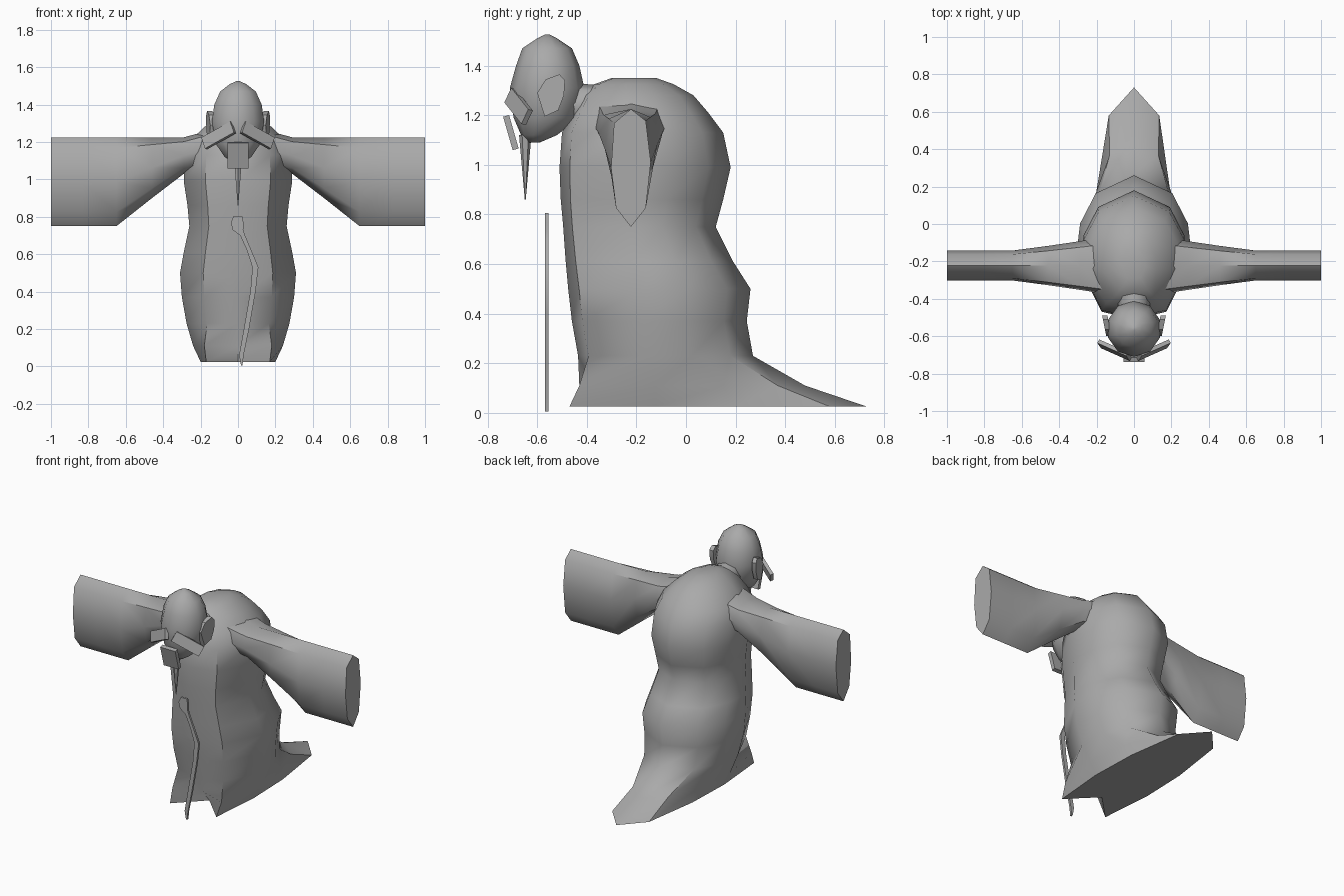
import bpy, bmesh, math
from mathutils import Vector, Matrix

cube = bpy.data.objects.get("Cube")
if cube:
    bpy.data.objects.remove(cube, do_unlink=True)

grey = bpy.data.materials.new("plain grey")
grey.use_nodes = True
grey.diffuse_color = (0.4, 0.4, 0.4, 1)
grey.node_tree.nodes["Principled BSDF"].inputs["Base Color"].default_value = (0.4, 0.4, 0.4, 1)


def finish(name, bm, angle=None):
    """Turn a bmesh into a named, coloured object."""
    bmesh.ops.recalc_face_normals(bm, faces=bm.faces)
    mesh = bpy.data.meshes.new(name)
    bm.to_mesh(mesh)
    bm.free()
    mesh.materials.append(grey)
    obj = bpy.data.objects.new(name, mesh)
    bpy.context.collection.objects.link(obj)
    if angle:
        bpy.ops.object.select_all(action="DESELECT")
        obj.select_set(True)
        bpy.context.view_layer.objects.active = obj
        bpy.ops.object.shade_smooth_by_angle(angle=math.radians(angle))
    return obj


def loft(name, rings, angle=50):
    """Skin a list of equal closed rings and cap both ends."""
    bm = bmesh.new()
    loops = [[bm.verts.new(p) for p in ring] for ring in rings]
    for a, b in zip(loops, loops[1:]):
        for i in range(len(a)):
            j = (i + 1) % len(a)
            bm.faces.new((a[i], a[j], b[j], b[i]))
    bm.faces.new(loops[0])
    bm.faces.new(loops[-1])
    return finish(name, bm, angle)


def mirrored(half):
    """Complete a half ring that runs from the centre front to the centre back."""
    return half + [(-x, y, z) for x, y, z in half[-2:0:-1]]


def slab(name, size, matrix):
    bm = bmesh.new()
    bmesh.ops.create_cube(bm, size=1, matrix=matrix @ Matrix.Diagonal((*size, 1)))
    return finish(name, bm)


# Robe: hem with a notched front and a long train, then rings up the body
hem = [(0, -0.3, 0.025), (0.17, -0.47, 0.025), (0.2, -0.12, 0.025),
       (0.19, 0.2, 0.025), (0.135, 0.58, 0.025), (0, 0.73, 0.025)]
train = [(0, -0.37, 0.11), (0.18, -0.43, 0.11), (0.24, -0.12, 0.11),
         (0.205, 0.15, 0.11), (0.13, 0.37, 0.11), (0, 0.48, 0.11)]
robe = [mirrored(hem), mirrored(train)]
# height, front, back, half width
for z, front, back, w in [
        (0.23, -0.435, 0.27, 0.275), (0.37, -0.46, 0.245, 0.3), (0.5, -0.475, 0.26, 0.31),
        (0.61, -0.485, 0.19, 0.29), (0.75, -0.495, 0.12, 0.26), (0.86, -0.505, 0.15, 0.27),
        (0.99, -0.51, 0.18, 0.29), (1.13, -0.5, 0.15, 0.285), (1.21, -0.46, 0.09, 0.25),
        (1.28, -0.42, 0.03, 0.18), (1.325, -0.37, -0.05, 0.12), (1.35, -0.3, -0.12, 0.06)]:
    depth = back - front
    robe.append(mirrored([
        (0, front, z), (0.6 * w, front + 0.06 * depth, z), (w, front + 0.4 * depth, z),
        (0.93 * w, front + 0.65 * depth, z), (0.66 * w, back - 0.13 * depth, z), (0, back, z)]))
loft("robe", robe)

# Neck, reaching forward into the head
loft("neck", [[(r * math.cos(k * math.pi / 4), y + 0.4 * r * math.sin(k * math.pi / 4),
                z + r * math.sin(k * math.pi / 4)) for k in range(8)]
              for y, z, r in [(-0.36, 1.23, 0.09), (-0.5, 1.25, 0.08)]])

# Wide flat sleeves: unit section of (depth, height) scaled along the arm
section = [(0, 0), (-0.75, 0.16), (-1, 0.5), (-0.85, 0.88), (0, 1),
           (0.75, 0.9), (1, 0.55), (0.75, 0.16)]
for side, label in ((1, "left"), (-1, "right")):
    rings = []
    for x, low, high, half in [(0.16, 1.06, 1.26, 0.15), (0.29, 1.03, 1.225, 0.13),
                               (0.46, 0.9, 1.225, 0.105), (0.65, 0.75, 1.225, 0.08),
                               (0.83, 0.75, 1.225, 0.08), (1.0, 0.75, 1.225, 0.08)]:
        rings.append([(side * x, -0.222 + u * half, low + v * (high - low)) for u, v in section])
    loft(label + "_sleeve", rings)

# Head: egg-shaped rings, leaning forward at the chin
head = []
for z, front, back, w in [
        (1.09, -0.635, -0.59, 0.025), (1.12, -0.665, -0.52, 0.075), (1.19, -0.695, -0.43, 0.125),
        (1.31, -0.71, -0.41, 0.147), (1.4, -0.685, -0.43, 0.133), (1.47, -0.66, -0.46, 0.1),
        (1.51, -0.6, -0.52, 0.045), (1.525, -0.57, -0.55, 0.01)]:
    mid, half = (front + back) / 2, (back - front) / 2
    head.append([(w * math.sin(k * math.pi / 5), mid - half * math.cos(k * math.pi / 5), z)
                 for k in range(10)])
loft("head", head, 60)

# Ears, flaring out toward the back
ear = [(-0.6, 1.29), (-0.565, 1.345), (-0.51, 1.365), (-0.488, 1.34),
       (-0.492, 1.28), (-0.515, 1.22), (-0.57, 1.195)]
for side, label in ((1, "left"), (-1, "right")):
    loft(label + "_ear", [[(side * (x + 0.2 * (y + 0.55)), y, z) for y, z in ear]
                          for x in (0.13, 0.158)], 30)

# Moustache halves and the chin plate
for side, label in ((1, "left"), (-1, "right")):
    turn = (Matrix.Rotation(side * math.radians(24), 4, "Z")
            @ Matrix.Rotation(side * math.radians(27), 4, "Y")
            @ Matrix.Rotation(math.radians(-15), 4, "X"))
    slab(label + "_moustache", (0.19, 0.022, 0.068),
         Matrix.Translation((side * 0.104, -0.675, 1.235)) @ turn)
slab("chin_plate", (0.11, 0.025, 0.14),
     Matrix.Translation((0, -0.706, 1.13)) @ Matrix.Rotation(math.radians(16), 4, "X"))

# Pointed beard
bm = bmesh.new()
bmesh.ops.create_cone(bm, cap_ends=True, segments=6, radius1=0.002, radius2=0.025, depth=0.26,
                      matrix=Matrix.Translation((0, -0.648, 0.99)))
finish("beard", bm, 50)

# Crooked flat staff: centre line with half widths
path = [(0.02, 0.005, 0.004), (0.018, 0.06, 0.012), (0.045, 0.2, 0.014), (0.08, 0.4, 0.014),
        (0.093, 0.53, 0.016), (0.06, 0.62, 0.012), (0.025, 0.7, 0.013), (0.0, 0.73, 0.028),
        (-0.005, 0.77, 0.034), (0.0, 0.805, 0.022)]
loft("staff", [[(x - w, -0.568, z), (x + w, -0.568, z), (x + w, -0.554, z), (x - w, -0.554, z)]
               for x, z, w in path], 30)
